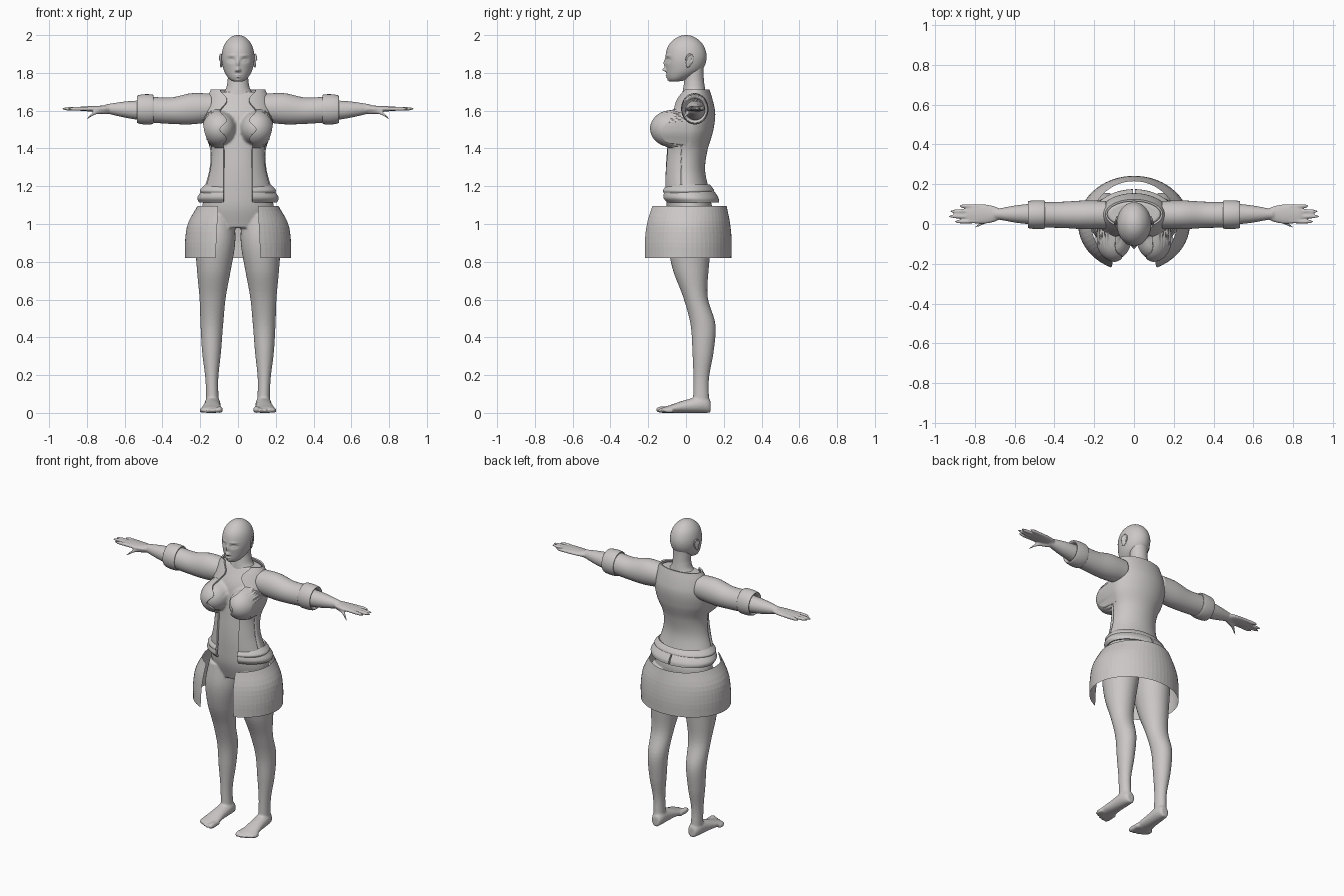
import bpy, bmesh
from math import sin, cos, pi, asin, exp, sqrt, radians
from mathutils import Matrix, Vector

default_cube = bpy.data.objects.get("Cube")
if default_cube:
    bpy.data.objects.remove(default_cube)

clay = bpy.data.materials.new("warm_grey")
clay.use_nodes = True
clay.diffuse_color = (0.6, 0.57, 0.57, 1)
clay.node_tree.nodes["Principled BSDF"].inputs["Base Color"].default_value = clay.diffuse_color


def finish(name, bm, smooth=True):
    bmesh.ops.recalc_face_normals(bm, faces=bm.faces)
    mesh = bpy.data.meshes.new(name)
    bm.to_mesh(mesh)
    bm.free()
    mesh.materials.append(clay)
    for polygon in mesh.polygons:
        polygon.use_smooth = smooth
    part = bpy.data.objects.new(name, mesh)
    bpy.context.collection.objects.link(part)
    return part


def fuse(part, voxel, passes):
    """Weld overlapping volumes into one soft skin."""
    remesh = part.modifiers.new("fuse", "REMESH")
    remesh.mode = "VOXEL"
    remesh.voxel_size = voxel
    remesh.use_smooth_shade = True
    soften = part.modifiers.new("soften", "SMOOTH")
    soften.iterations = passes


def at(value, t):
    """Value at t along a constant, a rule, or a smooth curve through evenly spaced points."""
    if callable(value):
        return value(t)
    if not isinstance(value, list):
        return value
    points = [2 * value[0] - value[1], *value, 2 * value[-1] - value[-2]]
    spans = len(value) - 1
    i = min(int(t * spans), spans - 1)
    t = t * spans - i
    a, b, c, d = points[i:i + 4]
    return b + t / 2 * (c - a + t * (2 * a - 5 * b + 4 * c - d + t * (3 * (b - c) + d - a)))


def rounded(start, stop):
    """Positions that bunch up towards both ends, for domed tips."""
    return lambda t: start + (stop - start) * (1 - cos(pi * t)) / 2


def tube(bm, axis, along, centre_a, centre_b, radius_a, radius_b, side=1, sides=32, steps=40, warp=None):
    """Closed tube of elliptical rings along an axis."""
    rings = []
    for step in range(steps + 1):
        t = step / steps
        s, ca, cb = at(along, t), at(centre_a, t), at(centre_b, t)
        ra, rb = max(at(radius_a, t), .001), max(at(radius_b, t), .001)
        ring = []
        for i in range(sides):
            angle = 2 * pi * i / sides
            a, b = ca + ra * sin(angle), cb - rb * cos(angle)
            p = Vector({"z": (a, b, s), "x": (s, a, b), "y": (a, s, b)}[axis])
            if warp:
                p = warp(p)
            ring.append(bm.verts.new((p.x * side, p.y, max(p.z, 0))))
        rings.append(ring)
    for low, high in zip(rings, rings[1:]):
        for i in range(sides):
            j = (i + 1) % sides
            bm.faces.new((low[i], low[j], high[j], high[i]))
    bm.faces.new(rings[0])
    bm.faces.new(rings[-1])


def shell(name, along, centre, radius_x, radius_y, opening, columns=48, steps=12,
          start=0, grow=0, gap=0, thick=0, warp=None, smooth=True):
    """Sheet wrapped round the body, open at the front; gap splits it at the back."""
    bm = bmesh.new()
    for side in (-1, 1):
        grid = []
        for step in range(steps + 1):
            t = start + (1 - start) * step / steps
            z, cy = at(along, t), at(centre, t)
            rx, ry = at(radius_x, t) + grow, at(radius_y, t) + grow
            first = asin(min(.99, opening(z) / rx))
            line = []
            for i in range(columns + 1):
                angle = first + (pi - gap - first) * i / columns
                p = Vector((rx * sin(angle), cy - ry * cos(angle), z))
                if warp:
                    p = warp(p)
                line.append(bm.verts.new((p.x * side, p.y, p.z)))
            grid.append(line)
        for low, high in zip(grid, grid[1:]):
            for i in range(columns):
                bm.faces.new((low[i], low[i + 1], high[i + 1], high[i]))
    bmesh.ops.remove_doubles(bm, verts=bm.verts, dist=.0005)
    part = finish(name, bm, smooth)
    if thick:
        part.modifiers.new("thickness", "SOLIDIFY").thickness = thick
        part.modifiers.new("crisp_edges", "EDGE_SPLIT").split_angle = radians(45)


def bust(p, grow=0):
    inside = 1 - ((abs(p.x) - .096) / (.084 + grow))**2 - ((p.z - 1.505) / (.088 + grow))**2
    if inside > 0 and p.y < .02:
        p.y = min(p.y, -.07 - (.108 + grow) * sqrt(inside))
    return p


# Body: torso, legs, feet, arms and hands fused into one skin
torso = ([.98, 1.7], [.03, .02, 0, -.01, 0, .02, .035, .05],
         [.17, .19, .165, .137, .133, .165, .17, .13], [.1, .12, .107, .097, .1, .11, .105, .06])
leg_x = lambda t: .11 + .03 * sin(2.2 * t)
leg_y = [.03, .02, .025, .05, .09, .09, .08, .08]
foot_height = [.03, .045, .035, .02, .012]
forearm = [.06, .06, .055, .055, .045, .024]
thumb = [.018, .014, .009, 0]

bm = bmesh.new()
tube(bm, "z", torso[0], 0, *torso[1:], sides=96, steps=72, warp=bust)
for side in (-1, 1):
    tube(bm, "z", [1.05, .03], leg_x, leg_y, [.09, .105, .09, .07, .06, .05, .034, .034],
         [.11, .115, .095, .065, .066, .056, .041, .044], side)
    tube(bm, "y", rounded(.13, -.125), [.13, .145], foot_height,
         [.02, .04, .045, .055, .05], foot_height, side)
    tube(bm, "x", [.12, .7], .05, [1.61, 1.6, 1.61], forearm, forearm, side)
    tube(bm, "x", rounded(.68, .84), .05, 1.61, [.025, .04, .05, .045, .035], [.02, .01], side)
    tube(bm, "x", [.69, .82], [.04, .01, -.03], [1.6, 1.59, 1.54], thumb, thumb, side, sides=12)
    for i in range(4):
        tip = .9375 - .02 * (i - 1.7)**2
        tube(bm, "x", rounded(.78, tip), .09 - .026 * i, 1.61, [.01, .01, .01, 0], [.01, .01, .01, 0],
             side, sides=12)
    for i in range(5):
        fat = .013 if i else .017
        tube(bm, "y", rounded(-.07, -.16 + .003 * i * i), .098 + .023 * i, fat,
             [fat, fat, fat, 0], [fat, fat, fat, 0], side, sides=12)
fuse(finish("body", bm), .006, 4)

# Head: domed skull with the features pressed in and out
features = {  # side offset, height, spread across, spread up, push
    "socket": (.036, 1.868, .018, .011, -.012),
    "eye": (.036, 1.866, .011, .006, .008),
    "brow": (.036, 1.892, .02, .006, .004),
    "nose_bridge": (0, 1.85, .008, .02, .01),
    "nose_tip": (0, 1.817, .01, .01, .02),
    "nostril": (.01, 1.812, .006, .006, .008),
    "upper_lip": (0, 1.787, .015, .004, .007),
    "lower_lip": (0, 1.777, .013, .004, .008),
    "chin": (0, 1.76, .014, .01, .006),
}


def face(p):
    if p.y < -.02:
        for x, z, wide, tall, push in features.values():
            p.y -= push * exp(-((abs(p.x) - x) / wide)**2 - ((p.z - z) / tall)**2)
    return p


bm = bmesh.new()
tube(bm, "z", rounded(1.755, 2), 0, [-.06, -.04, -.01, 0, 0, 0, 0],
     [.02, .05, .076, .087, .077, .045, 0], [.02, .057, .095, .109, .096, .055, 0],
     sides=128, steps=90, warp=face)
finish("head", bm)

bm = bmesh.new()
tube(bm, "z", [1.66, 1.84], 0, .043, [.12, .07, .056, .054, .054], [.065, .06, .053, .05, .05])
finish("neck", bm)

# Ears: a flat bowl with a rolled rim
for side, label in ((1, "left"), (-1, "right")):
    bm = bmesh.new()
    place = (Matrix.Translation((.088 * side, .015, 1.862)) @ Matrix.Rotation(radians(20 * side), 4, "Z")
             @ Matrix.Rotation(radians(-12), 4, "X"))
    bmesh.ops.create_uvsphere(bm, u_segments=16, v_segments=10, radius=1,
                              matrix=place @ Matrix.Diagonal((.006, .018, .035, 1)))
    for i in range(14):
        angle = .3 * i - .6
        spot = place @ Vector((.004 * side, .018 * cos(angle), .01 + .026 * sin(angle)))
        bmesh.ops.create_icosphere(bm, subdivisions=1, radius=.006, matrix=Matrix.Translation(spot))
    fuse(finish(label + "_ear", bm), .003, 1)


# Jacket: follows the torso, with ragged lapels and a side seam
def lapel(z):
    return .077 + (.018 * cos(20 * pi * (z - 1.5)) if z > 1.425 else 0)


def drape(p):
    p = bust(p, .012)
    if p.z < 1.5:
        p.x *= 1 - .05 * exp(-((p.y + .025) / .005)**2)
    p.z += .012 * max(0, min(1, (p.z - 1.62) / .05))
    return p


shell("jacket", *torso, lapel, columns=64, steps=60, start=.29, grow=.014, thick=.01, warp=drape)

# Jacket waistband above two hem flaps that part at the back
shell("waistband", [1.165, 1.18, 1.208], .008, [.197, .2, .175], [.138, .14, .12], lapel, thick=.012)
shell("hem_flaps", [1.115, 1.14, 1.18], [.032, .01], [.207, .215, .19], [.143, .15, .135], lapel,
      gap=.02, thick=.012)

# Sleeves with turned-back cuffs
for side, label in ((1, "left"), (-1, "right")):
    bm = bmesh.new()
    tube(bm, "x", [.14, .46], .046, [1.615, 1.61, 1.6, 1.605], [.07, .072, .066, .064],
         [.075, .082, .07, .068], side)
    finish(label + "_sleeve", bm)
    bm = bmesh.new()
    tube(bm, "x", [.45, .45, .49, .53, .53, .51], .047, 1.607, [.06, .07, .072, .068, .06, .05],
         [.064, .077, .08, .074, .062, .054], side)
    finish(label + "_cuff", bm)

# Skirt: faceted open sheet flaring over the hips
shell("skirt", [.82, 1.095], [0, .005], [.28, .28, .265, .215], [.24, .24, .23, .21],
      lambda z: .16 - .05 * z, columns=26, steps=10, smooth=False)
